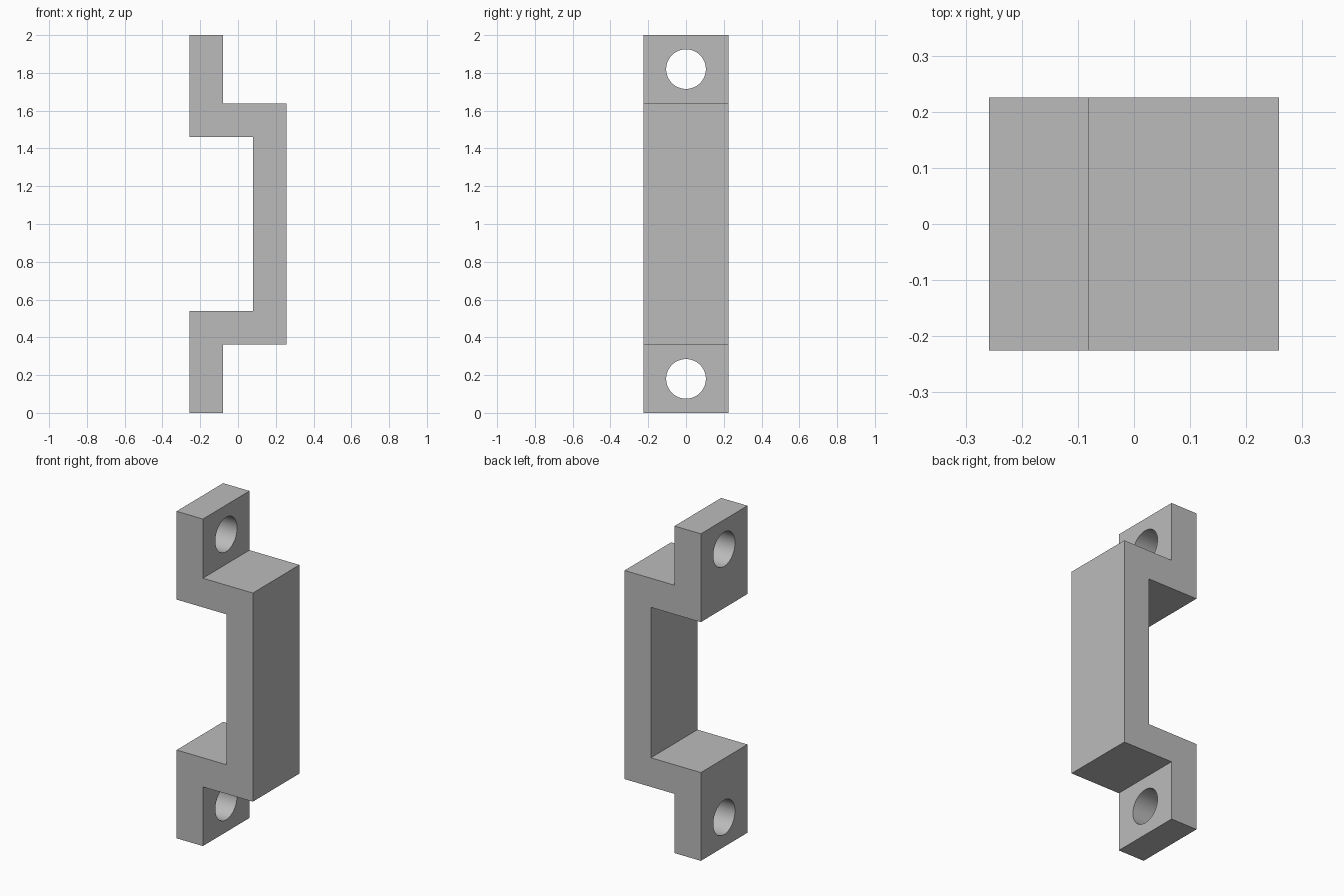
import bpy
import bmesh
import math
from mathutils import Matrix

cube = bpy.data.objects.get("Cube")
if cube:
    bpy.data.objects.remove(cube, do_unlink=True)

HALF_WIDTH = 0.225
HOLE_RADIUS = 0.105

grey = bpy.data.materials.new("plain grey")
grey.use_nodes = True
colour = (0.5, 0.5, 0.5, 1)
grey.diffuse_color = colour
grey.node_tree.nodes["Principled BSDF"].inputs["Base Color"].default_value = colour


def add_object(name, bm):
    bmesh.ops.recalc_face_normals(bm, faces=bm.faces)
    mesh = bpy.data.meshes.new(name)
    bm.to_mesh(mesh)
    bm.free()
    mesh.materials.append(grey)
    obj = bpy.data.objects.new(name, mesh)
    bpy.context.collection.objects.link(obj)
    return obj


# Bracket: lower half of the stepped profile, mirrored about mid height
lower = [(-0.08, 0), (-0.08, 0.362), (0.258, 0.362)]
inner = [(0.08, 0.54), (-0.258, 0.54), (-0.258, 0)]
outline = (lower + [(x, 2 - z) for x, z in reversed(lower)]
           + [(x, 2 - z) for x, z in reversed(inner)] + inner)

bm = bmesh.new()
face = bm.faces.new([bm.verts.new((x, -HALF_WIDTH, z)) for x, z in outline])
side = bmesh.ops.extrude_face_region(bm, geom=[face])["geom"]
bmesh.ops.translate(bm, vec=(0, 2 * HALF_WIDTH, 0),
                    verts=[v for v in side if isinstance(v, bmesh.types.BMVert)])
bracket = add_object("handle_bracket", bm)

# Screw holes through both mounting tabs
bm = bmesh.new()
for z in (0.18, 1.82):
    bmesh.ops.create_cone(
        bm, cap_ends=True, segments=64, radius1=HOLE_RADIUS, radius2=HOLE_RADIUS,
        depth=0.3,
        matrix=Matrix.Translation((-0.17, 0, z)) @ Matrix.Rotation(math.pi / 2, 4, "Y"))
cutter = add_object("hole_cutter", bm)
cutter.hide_render = True

cut = bracket.modifiers.new("screw holes", "BOOLEAN")
cut.operation = "DIFFERENCE"
cut.solver = "EXACT"
cut.object = cutter

bpy.context.view_layer.objects.active = bracket
bracket.select_set(True)
bpy.ops.object.modifier_apply(modifier=cut.name)
bpy.data.objects.remove(cutter, do_unlink=True)
bpy.ops.object.shade_smooth_by_angle(angle=math.radians(30))
